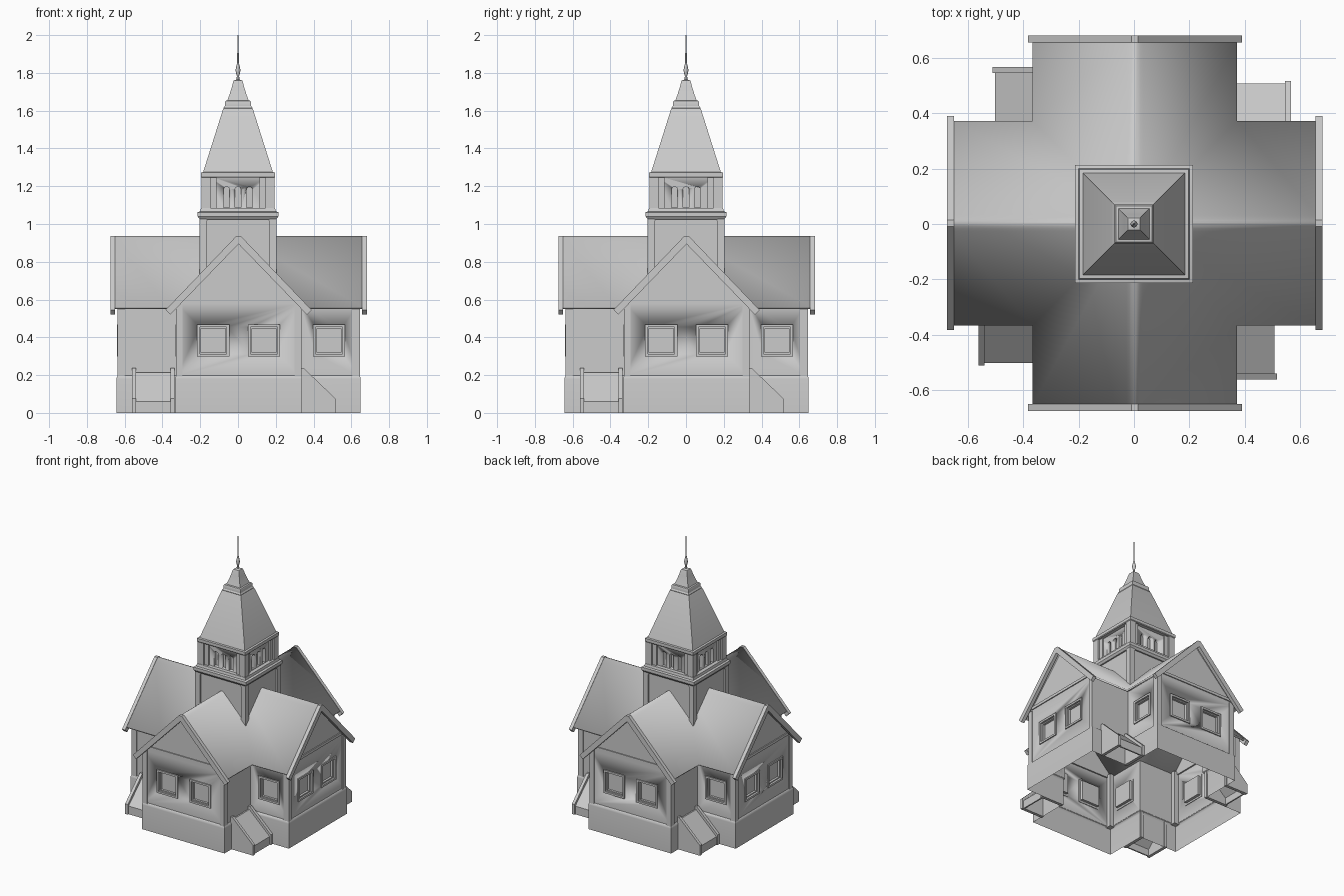
import bpy, bmesh, math
from mathutils import Matrix, Vector

if "Cube" in bpy.data.objects:
    bpy.data.objects.remove(bpy.data.objects["Cube"])

OFF = 0.003   # slight offset of the house body


def box(x0, x1, y0, y1, z0, z1):
    return prism([(x0, z0), (x1, z0), (x1, z1), (x0, z1)], y0, y1)


def prism(pts, a, b, axis='y'):
    # extrude a profile given in (x,z) along y, or in (y,z) along x
    put = (lambda p, t: (p[0], t, p[1])) if axis == 'y' else (lambda p, t: (t, p[0], p[1]))
    n = len(pts)
    v = [put(p, a) for p in pts] + [put(p, b) for p in pts]
    f = [tuple(range(n)), tuple(range(2 * n - 1, n - 1, -1))]
    f += [(i, (i + 1) % n, n + (i + 1) % n, n + i) for i in range(n)]
    return v, f


def loft(rings, caps=True):
    # skin a stack of equal-length point rings
    n = len(rings[0])
    v = [p for r in rings for p in r]
    f = [(k * n + i, k * n + (i + 1) % n, (k + 1) * n + (i + 1) % n, (k + 1) * n + i)
         for k in range(len(rings) - 1) for i in range(n)]
    if caps:
        f += [tuple(range(n)), tuple(range(len(v) - n, len(v)))]
    return v, f


def square(profile, caps=True):
    return loft([[(-h, -h, z), (h, -h, z), (h, h, z), (-h, h, z)] for h, z in profile], caps)


def plus(h, e, z):
    q = [(-h, -e), (h, -e), (h, -h)]
    return [tuple(Matrix.Rotation(math.pi / 2 * k, 3, 'Z') @ Vector((x, y, z)))
            for k in range(4) for x, y in q]


def make(name, solids, four=True, off=OFF, angle=30):
    bm = bmesh.new()
    for k in range(4 if four else 1):
        m = Matrix.Translation((off, off, 0)) @ Matrix.Rotation(math.pi / 2 * k, 4, 'Z')
        for v, f in solids:
            vs = [bm.verts.new(m @ Vector(p)) for p in v]
            for face in f:
                bm.faces.new([vs[i] for i in face])
    bmesh.ops.recalc_face_normals(bm, faces=bm.faces[:])
    me = bpy.data.meshes.new(name)
    bm.to_mesh(me)
    bm.free()
    ob = bpy.data.objects.new(name, me)
    bpy.context.collection.objects.link(ob)
    bpy.context.view_layer.objects.active = ob
    bpy.ops.object.select_all(action='DESELECT')
    ob.select_set(True)
    bpy.ops.object.shade_smooth_by_angle(angle=math.radians(angle))
    return ob


def carve(ob, cutter):
    # boolean cut, then drop the cutter
    mod = ob.modifiers.new("cut", 'BOOLEAN')
    mod.operation, mod.solver, mod.object = 'DIFFERENCE', 'EXACT', cutter
    bpy.context.view_layer.objects.active = ob
    bpy.ops.object.modifier_apply(modifier=mod.name)
    bpy.data.objects.remove(cutter)


def open_ends(ob, z0, z1):
    # remove the lids so the part is a hollow shell
    bm = bmesh.new()
    bm.from_mesh(ob.data)
    kill = [f for f in bm.faces if all(abs(v.co.z - z0) < 1e-4 for v in f.verts)
            or all(abs(v.co.z - z1) < 1e-4 for v in f.verts)]
    bmesh.ops.delete(bm, geom=kill, context='FACES')
    bm.to_mesh(ob.data)
    bm.free()


def ring(cx, cz, r, w, y0, y1):
    # square picture frame facing the front
    i = r - w
    return [box(cx - r, cx + r, y0, y1, cz + i, cz + r), box(cx - r, cx + r, y0, y1, cz - r, cz - i),
            box(cx - r, cx - i, y0, y1, cz - i, cz + i), box(cx + i, cx + r, y0, y1, cz - i, cz + i)]


# foundation: open cross-shaped shell with a rounded lip
make("foundation", [loft([plus(.337, .646, 0), plus(.337, .646, .18), plus(.335, .644, .192),
                          plus(.325, .634, .2)], False)], four=False, angle=50)

# walls with recessed windows
windows = [(-.134, -.635), (.134, -.635), (.478, -.326)]
walls = make("walls", [loft([plus(.326, .635, .195), plus(.326, .635, .58)])], four=False)
carve(walls, make("window_cutter", [box(x - .072, x + .072, y - .03, y + .025, .311, .455)
                                    for x, y in windows]))
open_ends(walls, .195, .58)
frames = []
for x, y in windows:
    frames += ring(x, .383, .085, .014, y - .008, y + .004)
    frames += ring(x, .383, .072, .008, y + .008, y + .024)
make("window_frames", frames)

# gable tops, tie beams and corner posts
make("gables", [prism([(-.326, .57), (.326, .57), (.326, .585), (0, .915), (-.326, .585)], -.635, -.625)])
make("tie_beams", [box(-.3, .3, -.642, -.63, .6, .62)])
make("corner_posts", [box(s * .314 - .018, s * .314 + .018, -.642, -.6, .19, .59) for s in (-1, 1)])

# cross roof: each arm mitred at the valleys, ridge softened
half = [(.37, .56), (.03, .9138), (.02, .924), (.01, .932)]
prof = [(-x, z) for x, z in half] + [(0, .936)] + [(x, z) for x, z in reversed(half)]
n = len(prof)
roof = make("roof", [([(x, -.66, z) for x, z in prof] + [(x, -abs(x), z) for x, z in prof],
                      [(i, i + 1, n + i + 1, n + i) for i in range(n - 1)])], angle=35)
bm = bmesh.new()
bm.from_mesh(roof.data)
bmesh.ops.remove_doubles(bm, verts=bm.verts[:], dist=1e-4)
bmesh.ops.recalc_face_normals(bm, faces=bm.faces[:])
if sum(f.normal.z for f in bm.faces) < 0:
    bmesh.ops.reverse_faces(bm, faces=bm.faces[:])
bm.to_mesh(roof.data)
bm.free()
mod = roof.modifiers.new("thickness", 'SOLIDIFY')
mod.thickness, mod.offset = .014, -1

# barge boards along the gable edges
make("barge_boards", [prism([(-.387, .545), (-.012, .936), (.012, .936), (.387, .545),
                             (.362, .52), (0, .894), (-.362, .52)], -.679, -.654)])

# ramped entry stairs with side cheeks
cheek = [(-.33, 0), (-.33, .237), (-.345, .237), (-.514, .075), (-.514, 0)]
ramp = [(-.33, .215), (-.34, .215), (-.505, .06), (-.505, .0), (-.495, .0), (-.495, .05), (-.33, .2)]
make("stair_cheeks", [prism(cheek, a, a + .022, 'x') for a in (-.565, -.36)])
make("stair_ramps", [prism(ramp, -.55, -.35, 'x')])

# tower shaft with corner pilasters and cornice
make("tower_shaft", [square([(.193, .71), (.193, 1.04)], False)], four=False, off=0)
make("tower_pilasters", [box(-.205, -.167, -.205, -.167, .71, 1.04),
                         prism([(-.17, 1.045), (-.17, 1.01), (-.15, 1.032), (.15, 1.032),
                                (.17, 1.01), (.17, 1.045)], -.203, -.19)], off=0)
make("tower_cornice", [square([(.203, 1.025), (.214, 1.04), (.214, 1.062), (.2, 1.067), (.196, 1.085),
                               (.16, 1.085)])], four=False, off=0)

# belfry with three arched recesses per side
belfry = make("belfry_core", [square([(.168, 1.06), (.168, 1.26)])], four=False, off=0)
arches = []
for cx in (-.061, 0, .061):
    arc = [(cx + .017 * math.cos(t * math.pi / 8), 1.18 + .017 * math.sin(t * math.pi / 8)) for t in range(9)]
    arches.append(prism([(cx - .017, 1.088), (cx + .017, 1.088)] + arc, -.2, -.145))
carve(belfry, make("arch_cutter", arches, off=0))
make("belfry_posts", [box(-.193, -.145, -.193, -.145, 1.065, 1.26)]
     + [box(s * .131 - .016, s * .131 + .016, -.18, -.16, 1.075, 1.26) for s in (-1, 1)], off=0)
make("belfry_eave", [square([(.193, 1.245), (.197, 1.25), (.197, 1.272), (.185, 1.275)])], four=False, off=0)

# spire, its flared cap and the finial
make("spire", [square([(.186, 1.27), (.08, 1.605), (.075, 1.612)])], four=False, off=0)
make("spire_cap", [square([(.074, 1.605), (.076, 1.615), (.07, 1.625), (.07, 1.645), (.066, 1.652),
                           (.056, 1.655), (.045, 1.685), (.034, 1.72), (.026, 1.752), (.022, 1.76),
                           (.008, 1.765)])], four=False, off=0)
fin = [(.009, 1.755), (.006, 1.785), (.011, 1.8), (.013, 1.815), (.009, 1.835), (.0045, 1.855),
       (.0035, 1.95), (.002, 2.0)]
make("finial", [loft([[(r * math.cos(i * math.pi / 4), r * math.sin(i * math.pi / 4), z)
                       for i in range(8)] for r, z in fin])], four=False, off=0, angle=50)
